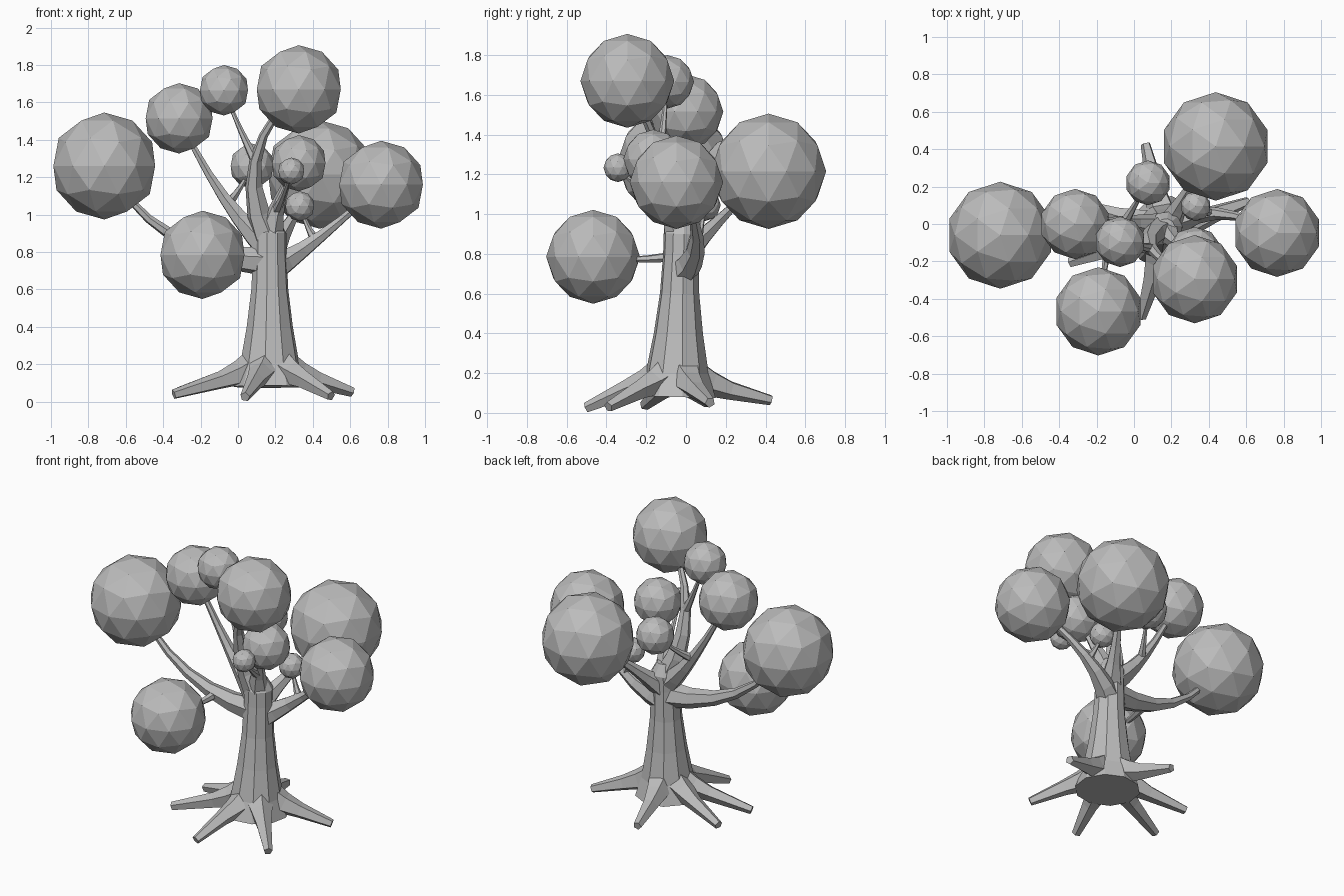
import bpy, bmesh, math
from mathutils import Vector

cube = bpy.data.objects.get("Cube")
if cube:
    bpy.data.objects.remove(cube, do_unlink=True)

# One plain grey for the whole tree
GREY = (0.5, 0.5, 0.5, 1)
grey = bpy.data.materials.new("plain_grey")
grey.use_nodes = True
grey.diffuse_color = GREY
grey.node_tree.nodes["Principled BSDF"].inputs["Base Color"].default_value = GREY


def finish(bm, name):
    bmesh.ops.recalc_face_normals(bm, faces=bm.faces)
    mesh = bpy.data.meshes.new(name)
    bm.to_mesh(mesh)
    bm.free()
    mesh.materials.append(grey)
    obj = bpy.data.objects.new(name, mesh)
    bpy.context.collection.objects.link(obj)
    return obj


def tube(name, points, radii, sides=6):
    """Faceted tapered tube that follows a path, closed at both ends."""
    bm = bmesh.new()
    rings = []
    before = (points[1] - points[0]).normalized()
    u = before.orthogonal().normalized()
    for i, (point, radius) in enumerate(zip(points, radii)):
        ahead = points[min(i + 1, len(points) - 1)]
        behind = points[max(i - 1, 0)]
        along = (ahead - behind).normalized()
        u = before.rotation_difference(along) @ u
        v = along.cross(u)
        before = along
        angles = [math.tau * k / sides for k in range(sides)]
        rings.append([bm.verts.new(point + radius * (u * math.cos(a) + v * math.sin(a)))
                      for a in angles])
    for low, high in zip(rings, rings[1:]):
        for k in range(sides):
            bm.faces.new((low[k - 1], low[k], high[k], high[k - 1]))
    bm.faces.new(rings[0])
    bm.faces.new(rings[-1])
    return finish(bm, name)


def trunk_centre(z):
    """Point on the slightly leaning trunk axis."""
    return Vector((0.17, 0.03 * z - 0.05, z))


def curve_point(curve, t):
    start, bend, end = curve
    return start.lerp(bend, t).lerp(bend.lerp(end, t), t)


def branch(name, curve, thick, thin, steps=6):
    """Curved limb that thins quickly at first, then slowly."""
    fractions = [i / steps for i in range(steps + 1)]
    tube(name, [curve_point(curve, t) for t in fractions],
         [thin + (thick - thin) * (1 - t) ** 2 for t in fractions])


# Trunk, flared at the foot and at the crown: height and radius
trunk_profile = [(0.08, 0.2), (0.2, 0.16), (0.4, 0.125), (0.6, 0.1),
                 (0.8, 0.09), (0.9, 0.09), (0.97, 0.05)]
tube("trunk", [trunk_centre(z) for z, r in trunk_profile],
     [r for z, r in trunk_profile], sides=10)

# Roots spreading from the foot: direction in degrees and reach
roots = [(20, 0.47), (103, 0.48), (163, 0.51), (198, 0.54), (254, 0.48), (313, 0.48)]
for number, (degrees, reach) in enumerate(roots, start=1):
    angle = math.radians(degrees)
    outward = Vector((math.cos(angle), math.sin(angle), 0))
    tip_height = 0.045 + 0.02 * outward.y
    stations = [(0.06, 0.2), (0.17, 0.15), (0.27, 0.115), (reach, tip_height)]
    foot = trunk_centre(0)
    foot.y += 0.01
    tube(f"root_{number}", [foot + outward * d + Vector((0, 0, z)) for d, z in stations],
         [0.1, 0.07, 0.05, 0.027], sides=5)

# Faceted foliage balls: centre and radius
foliage = {
    "far_left": (-0.715, -0.06, 1.26, 0.286),
    "upper_left": (-0.315, 0, 1.515, 0.188),
    "top_left": (-0.075, -0.095, 1.665, 0.135),
    "top_right": (0.325, -0.295, 1.67, 0.236),
    "back_right": (0.437, 0.415, 1.215, 0.29),
    "far_right": (0.765, -0.048, 1.16, 0.235),
    "front_low": (-0.19, -0.467, 0.785, 0.236),
    "back_small": (0.075, 0.22, 1.26, 0.12),
    "inner_middle": (0.325, -0.165, 1.275, 0.15),
    "inner_small": (0.33, 0.095, 1.045, 0.08),
    "front_small": (0.285, -0.343, 1.233, 0.072),
}
for name, (*centre, radius) in foliage.items():
    bm = bmesh.new()
    bmesh.ops.create_icosphere(bm, subdivisions=2, radius=radius)
    finish(bm, name + "_foliage").location = centre

# Limbs from the trunk to a ball: starting height and bend point
limbs = {
    "far_left": (0.75, (-0.4, -0.06, 0.75)),
    "upper_left": (0.82, (-0.08, 0.03, 1.02)),
    "top_right": (0.85, (-0.06, -0.1, 1.32)),
    "far_right": (0.7, (0.42, 0.15, 0.84)),
    "back_right": (0.78, (0.25, 0.12, 0.92)),
    "inner_middle": (0.85, (0.2, -0.1, 1.1)),
}
curves = {}
for name, (height, bend) in limbs.items():
    curves[name] = (trunk_centre(height), Vector(bend), Vector(foliage[name][:3]))
    branch(name + "_limb", curves[name], thick=0.085, thin=0.016)

# Twigs that fork off a limb: parent limb and fraction along it
twigs = {
    "front_low": ("far_left", 0.28),
    "back_small": ("upper_left", 0.45),
    "top_left": ("top_right", 0.5),
    "inner_small": ("far_right", 0.45),
    "front_small": ("inner_middle", 0.35),
}
for name, (parent, fraction) in twigs.items():
    start = curve_point(curves[parent], fraction)
    end = Vector(foliage[name][:3])
    bend = start.lerp(end, 0.5) - Vector((0, 0, 0.03))
    branch(name + "_twig", (start, bend, end), thick=0.03, thin=0.01)
